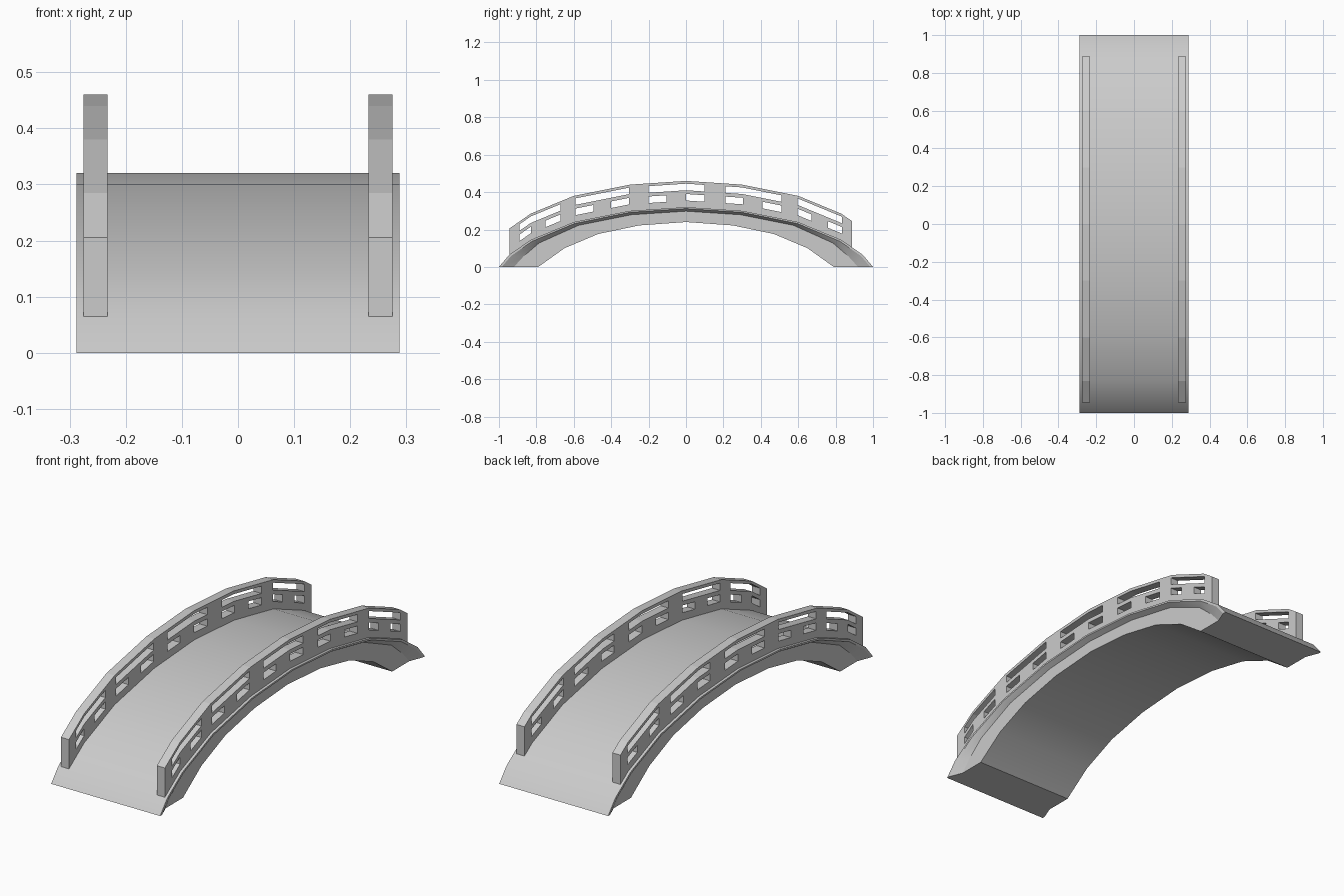
import bpy, bmesh

if "Cube" in bpy.data.objects:
    bpy.data.objects.remove(bpy.data.objects["Cube"])

# Walking surface of the arch, mirrored in y
HALF = [(0, 0.32), (0.3, 0.30), (0.6, 0.24), (0.83, 0.145), (0.945, 0.065), (1, 0)]
TOP = [(-y, z) for y, z in HALF[:0:-1]] + HALF


def mirrored(half):
    return [(-y, z) for y, z in half[:0:-1]] + half


LIP = mirrored([(0, 0.312), (0.298, 0.292), (0.596, 0.232), (0.823, 0.137), (0.936, 0.058), (0.985, 0)])
SIDE = mirrored([(0, 0.298), (0.29, 0.279), (0.575, 0.222), (0.785, 0.128), (0.87, 0.055), (0.92, 0)])
UNDER = mirrored([(0, 0.24), (0.25, 0.222), (0.47, 0.176), (0.65, 0.10), (0.79, 0)])


def deck_z(y):
    for (y0, z0), (y1, z1) in zip(TOP, TOP[1:]):
        if y <= y1:
            return z0 + (z1 - z0) * (y - y0) / (y1 - y0)
    return 0


def finish(bm, name):
    bmesh.ops.recalc_face_normals(bm, faces=bm.faces)
    me = bpy.data.meshes.new(name)
    bm.to_mesh(me)
    bm.free()
    ob = bpy.data.objects.new(name, me)
    bpy.context.scene.collection.objects.link(ob)
    return ob


# Arched deck: top, thin lip, undercut chamfer, side walls and underside
bm = bmesh.new()
rows = {}
for s in (-1, 1):
    for key, chain, x in (("top", TOP, 0.288), ("lip", LIP, 0.288),
                          ("side", SIDE, 0.262), ("under", UNDER, 0.262)):
        rows[key, s] = [bm.verts.new((s * x, y, z)) for y, z in chain]


def strip(a, b):
    for i in range(len(a) - 1):
        bm.faces.new((a[i], a[i + 1], b[i + 1], b[i]))


for s in (-1, 1):
    strip(rows["top", s], rows["lip", s])
    strip(rows["lip", s], rows["side", s])
    bm.faces.new(rows["side", s] + rows["under", s][::-1])
strip(rows["top", -1], rows["top", 1])
strip(rows["under", -1], rows["under", 1])
keys = ("top", "lip", "side", "under")
for e in (0, -1):
    bm.faces.new([rows[k, -1][e] for k in keys] + [rows[k, 1][e] for k in keys[::-1]])
deck = finish(bm, "arched_deck")
bpy.context.view_layer.objects.active = deck
deck.select_set(True)
bpy.ops.object.shade_smooth_by_angle(angle=0.4)

# Railings: a grid following the arch, with the slot cells left open
LOW = [(-0.89, -0.83), (-0.75, -0.67), (-0.59, -0.495), (-0.40, -0.305), (-0.20, -0.105),
       (0.0, 0.10), (0.21, 0.305), (0.41, 0.51), (0.595, 0.67), (0.76, 0.835)]
HIGH = [(LOW[i][0], LOW[i + 1][1]) for i in range(0, 10, 2)]
Y0, Y1 = -0.945, 0.888
LEVELS = [-0.004, 0.035, 0.07, 0.09, 0.125, 0.14]
OPEN = {1: LOW, 3: HIGH}
ys = sorted({Y0, Y1} | {y for slot in LOW for y in slot} | {y for y, z in TOP if Y0 < y < Y1})


def railing(name, x0, x1):
    bm = bmesh.new()
    grid = [[bm.verts.new((x0, y, deck_z(y) + h)) for h in LEVELS] for y in ys]
    for i in range(len(ys) - 1):
        mid = (ys[i] + ys[i + 1]) / 2
        for j in range(len(LEVELS) - 1):
            if any(a < mid < b for a, b in OPEN.get(j, [])):
                continue
            bm.faces.new((grid[i][j], grid[i + 1][j], grid[i + 1][j + 1], grid[i][j + 1]))
    # Give the pierced sheet its thickness
    ext = bmesh.ops.extrude_face_region(bm, geom=bm.faces[:], use_keep_orig=True)
    moved = [g for g in ext["geom"] if isinstance(g, bmesh.types.BMVert)]
    bmesh.ops.translate(bm, verts=moved, vec=(x1 - x0, 0, 0))
    finish(bm, name)


railing("right_railing", 0.2325, 0.275)
railing("left_railing", -0.275, -0.2325)
